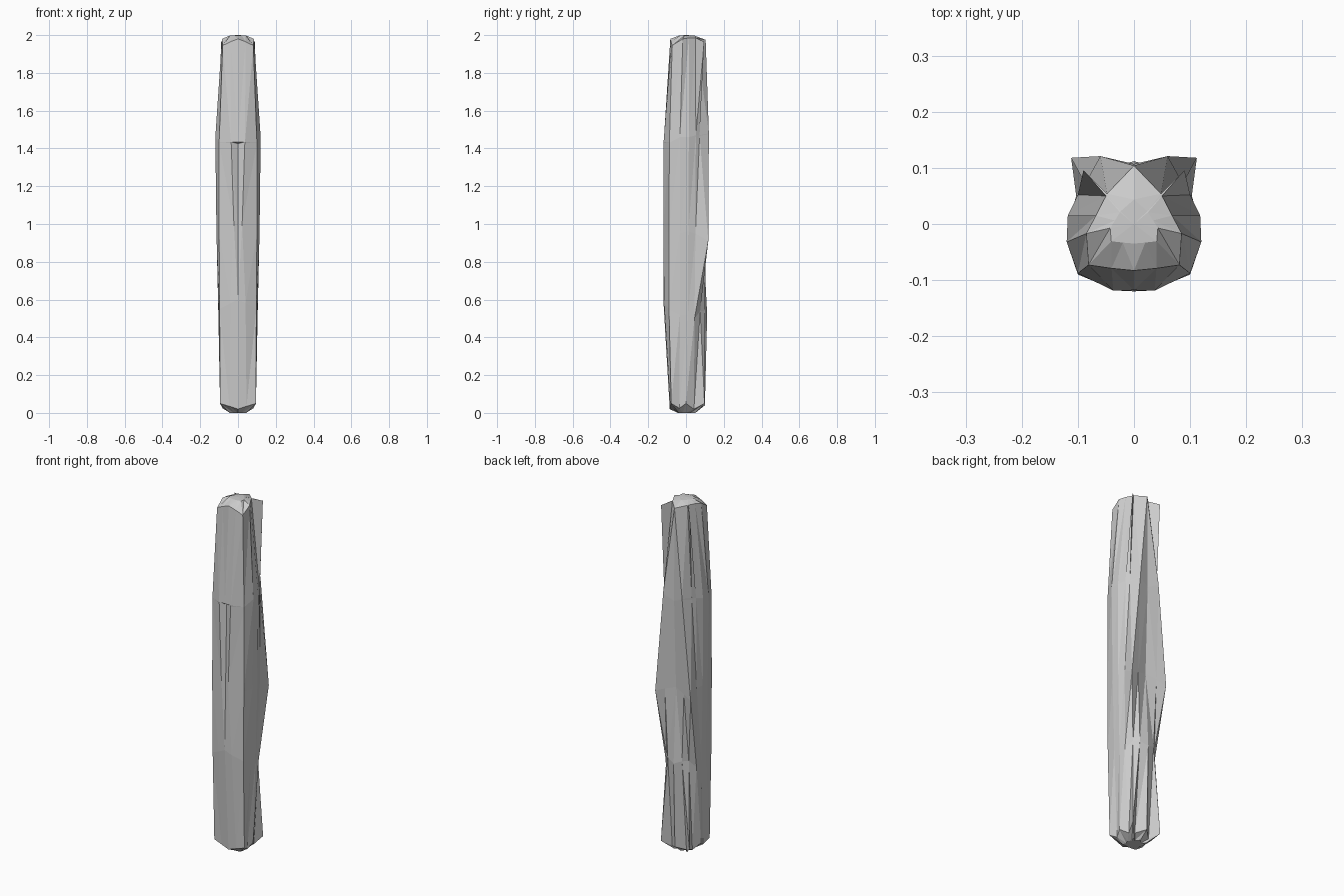
import bpy, bmesh

# Half cross-sections from front centre round the +x side to back centre (x, y, z)
rings = [
    # foot: fluted, corners lifted
    [(0, -.086, .02), (.045, -.083, .035), (.095, -.078, .05), (.082, -.035, .025), (.095, 0, .05),
     (.07, .042, .02), (.09, .098, .05), (.045, .06, .02), (0, .1, .04)],
    # lower waist
    [(0, -.12, .6), (.04, -.115, .58), (.097, -.09, .55), (.103, -.032, .52), (.104, .01, .52),
     (.098, .045, .5), (.07, .075, .54), (.045, .1, .54), (0, .112, .52)],
    # middle, with flared back corners
    [(0, -.112, .97), (.022, -.119, 1.0), (.1, -.09, .95), (.114, -.032, .95), (.114, .012, .96),
     (.103, .05, .95), (.112, .118, .91), (.06, .105, .93), (0, .09, .95)],
    # upper body
    [(0, -.102, 1.425), (.036, -.118, 1.43), (.1, -.088, 1.43), (.12, -.032, 1.46), (.118, .015, 1.46),
     (.1, .052, 1.47), (.087, .072, 1.47), (.06, .121, 1.48), (0, .107, 1.45)],
    # top rim
    [(0, -.083, 1.98), (.04, -.079, 1.965), (.081, -.073, 1.945), (.085, -.017, 1.98), (.068, .015, 1.985),
     (.05, .05, 1.985), (.09, .096, 1.965), (.048, .054, 1.985), (0, .104, 1.975)],
]
# Lip above the front groove
lip = [(0, -.118, 1.435), (.037, -.1185, 1.435)] + rings[3][2:]
rings[3][2:] = [(x, y, z - .004) for x, y, z in rings[3][2:]]
rings.insert(4, lip)

bm = bmesh.new()


def loop(half):
    full = half + [(-x, y, z) for x, y, z in half[-2:0:-1]]
    return [bm.verts.new(p) for p in full]


def bridge(a, b):
    n = len(a)
    for i in range(n):
        j = (i + 1) % n
        # mirror the diagonal on the two halves
        if i < n // 2:
            tris = ((a[i], a[j], b[j]), (a[i], b[j], b[i]))
        else:
            tris = ((a[i], a[j], b[i]), (a[j], b[j], b[i]))
        for t in tris:
            bm.faces.new(t)


def cap(ring, centre):
    c = bm.verts.new(centre)
    for i in range(len(ring)):
        bm.faces.new((ring[i], ring[(i + 1) % len(ring)], c))


# Small flat underside below the foot
base = [(x * .45, y * .5, 0) for x, y, z in rings[0]]
# Inner crown, raised above the rim
crown = [(x * .5, y * .42, 1.998) for x, y, z in rings[-1]]
crown[6] = (.024, .024, 1.997)

loops = [loop(r) for r in [base] + rings + [crown]]
for a, b in zip(loops, loops[1:]):
    bridge(a, b)
cap(loops[0], (0, 0, 0))
cap(loops[-1], (0, 0, 2))

bmesh.ops.recalc_face_normals(bm, faces=bm.faces)
mesh = bpy.data.meshes.new("carved_post")
bm.to_mesh(mesh)
bm.free()
bpy.context.collection.objects.link(bpy.data.objects.new("carved_post", mesh))
